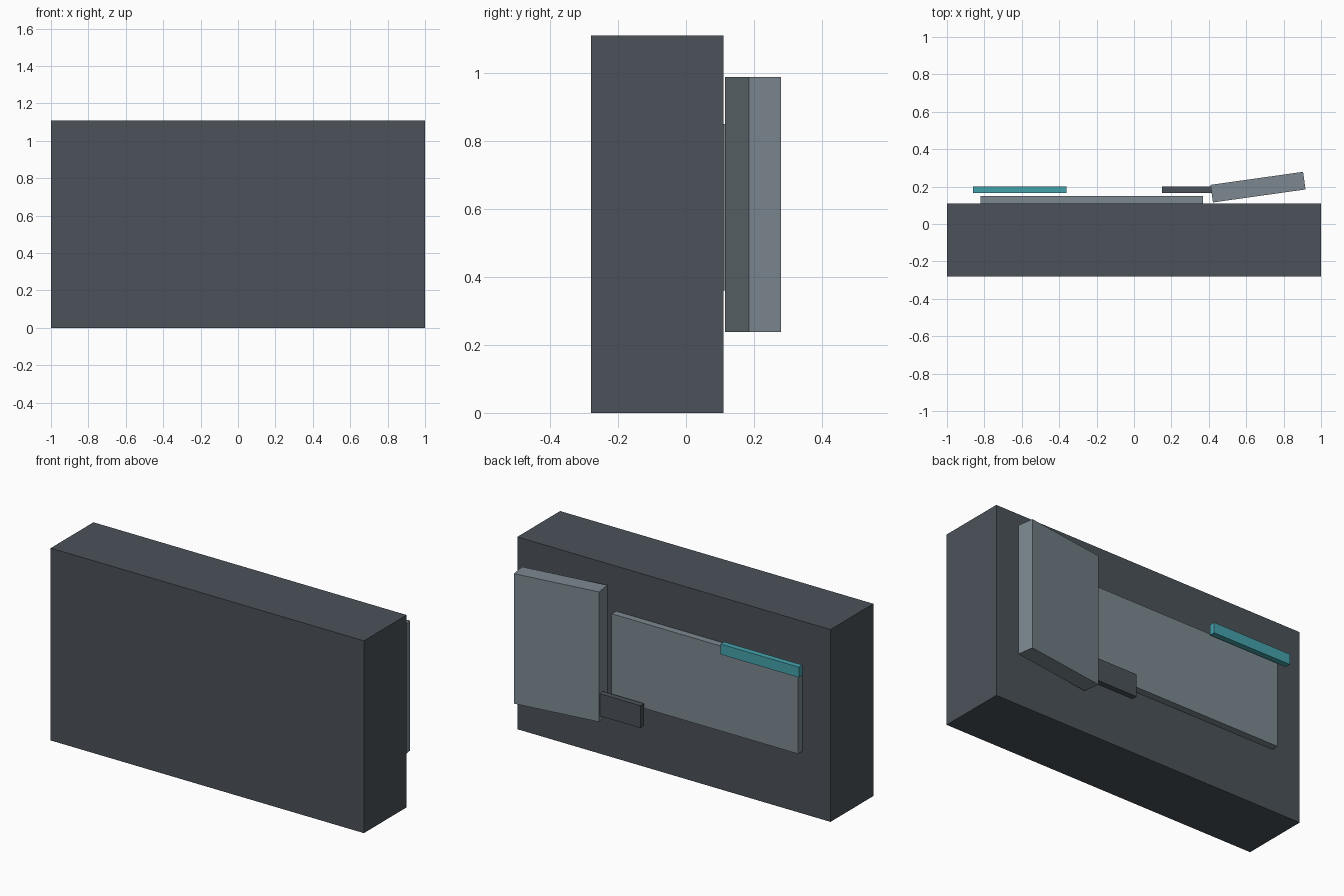
import bpy, math

if "Cube" in bpy.data.objects:
    bpy.data.objects.remove(bpy.data.objects["Cube"])


def material(name, rgb):
    m = bpy.data.materials.new(name)
    m.diffuse_color = (*rgb, 1)
    m.use_nodes = True
    m.node_tree.nodes["Principled BSDF"].inputs["Base Color"].default_value = m.diffuse_color
    return m


dark = material("dark_slate", (0.07, 0.085, 0.1))
slate = material("light_slate", (0.2, 0.25, 0.28))
teal = material("teal", (0.06, 0.36, 0.41))


def box(name, center, size, mat, angle=0):
    bpy.ops.mesh.primitive_cube_add(size=1, location=center)
    ob = bpy.context.object
    ob.name = name
    ob.scale = size
    ob.rotation_euler.z = math.radians(angle)
    ob.data.materials.append(mat)
    return ob


def span_box(name, x, y, z, mat):
    spans = (x, y, z)
    return box(name, [(a + b) / 2 for a, b in spans], [b - a for a, b in spans], mat)


# main cabinet block
span_box("body", (-1, 1), (-0.28, 0.11), (0, 1.11), dark)
# recess-style plate on the back face
span_box("back_panel", (-0.82, 0.37), (0.11, 0.15), (0.36, 0.85), slate)
# slightly open hatch, hinged at its inner edge
box("hatch", (0.663, 0.197, 0.613), (0.5, 0.095, 0.75), slate, 8)
# accent strip and latch bar, standing just off the panel
span_box("accent_strip", (-0.86, -0.36), (0.167, 0.2), (0.83, 0.89), teal)
span_box("latch_bar", (0.15, 0.65), (0.167, 0.2), (0.268, 0.397), dark)
